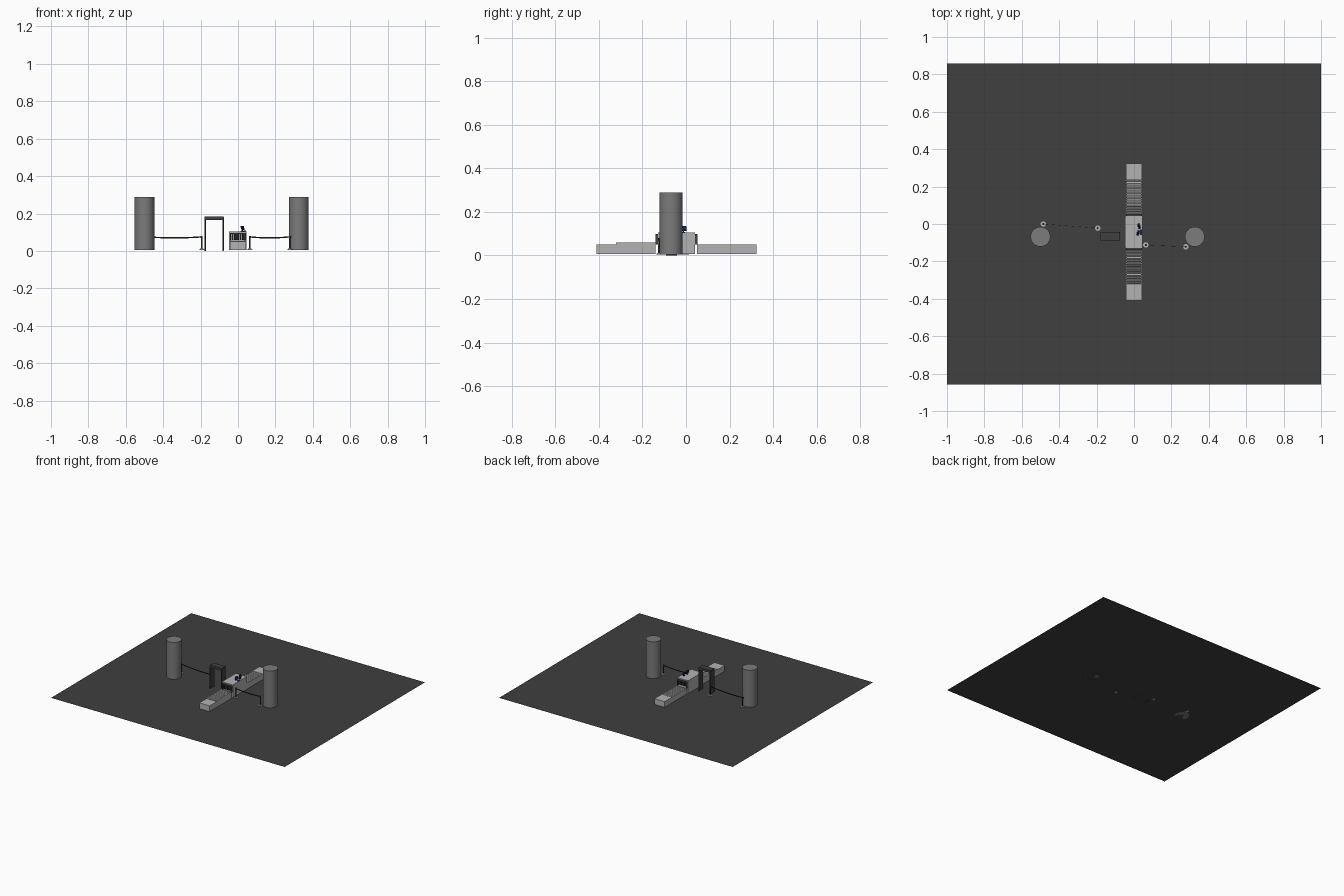
import bpy, bmesh, math
from mathutils import Vector

if "Cube" in bpy.data.objects:
    bpy.data.objects.remove(bpy.data.objects["Cube"])

FLOOR = 0.004


def material(name, r, g, b):
    m = bpy.data.materials.new(name)
    m.diffuse_color = (r, g, b, 1)
    m.use_nodes = True
    m.node_tree.nodes["Principled BSDF"].inputs["Base Color"].default_value = m.diffuse_color
    return m


dark = material("dark_grey", 0.05, 0.05, 0.05)
black = material("black", 0.015, 0.015, 0.015)
column_grey = material("column_grey", 0.2, 0.2, 0.2)
pale = material("pale_grey", 0.45, 0.45, 0.45)
navy = material("navy", 0.01, 0.015, 0.1)


def box(name, x0, x1, y0, y1, z0, z1, mat, bevel=0):
    bpy.ops.mesh.primitive_cube_add(size=1, location=((x0+x1)/2, (y0+y1)/2, (z0+z1)/2))
    o = bpy.context.object
    o.name = name
    o.scale = (x1-x0, y1-y0, z1-z0)
    bpy.ops.object.transform_apply(location=False, rotation=False, scale=True)
    o.data.materials.append(mat)
    if bevel:
        b = o.modifiers.new("bevel", 'BEVEL')
        b.width = bevel
        b.segments = 2
    return o


def cyl(name, r, depth, loc, mat, sides=24, rot=(0, 0, 0)):
    bpy.ops.mesh.primitive_cylinder_add(vertices=sides, radius=r, depth=depth, location=loc, rotation=rot)
    o = bpy.context.object
    o.name = name
    o.data.materials.append(mat)
    bpy.ops.object.shade_smooth_by_angle()
    return o


# floor sheet
bpy.ops.mesh.primitive_plane_add(size=2, location=(0, 0, FLOOR))
floor = bpy.context.object
floor.name = "floor"
floor.scale.y = 0.857
floor.data.materials.append(dark)

# columns
for x, side in ((-0.5, "left"), (0.325, "right")):
    cyl(side + "_column", 0.053, 0.285, (x, -0.068, FLOOR + 0.1425), column_grey, 32)


# conveyor sections: solid end table, base, side rails and rollers
def conveyor(tag, y_end, y_table, y_in, rail_top):
    a, b = sorted((y_end, y_table))
    box(tag + "_end_table", -0.044, 0.044, a, b, 0.006, 0.05, pale)
    a, b = sorted((y_table, y_in))
    box(tag + "_roller_base", -0.044, 0.044, a, b, 0.006, 0.041, pale)
    for s in (-1, 1):
        x0, x1 = sorted((s*0.038, s*0.044))
        box(tag + "_side_rail", x0, x1, a, b, 0.041, rail_top, pale)
    n = 14
    for i in range(n):
        y = a + (b-a)*(i+0.5)/n
        cyl(tag + "_roller", 0.0048, 0.076, (0, y, rail_top-0.006), pale, 12, (0, math.pi/2, 0))


conveyor("front", -0.41, -0.322, -0.14, 0.058)
conveyor("rear", 0.324, 0.238, 0.05, 0.05)

# scanner: walls, roof and lower body leave an open tunnel
Y0, Y1 = -0.128, 0.042
box("scanner_lower_body", -0.048, 0.046, Y0, Y1, 0.006, 0.057, pale)
box("scanner_roof", -0.048, 0.046, Y0, Y1, 0.092, 0.105, pale)
box("scanner_left_wall", -0.048, -0.037, Y0, Y1, 0.057, 0.092, pale)
box("scanner_right_wall", 0.035, 0.046, Y0, Y1, 0.057, 0.092, pale)

# tunnel hoods and strip curtains
for tag, a, b, yc in (("front", -0.14, Y0, -0.134), ("rear", Y1, 0.053, 0.047)):
    box(tag + "_hood_top", -0.044, 0.042, a, b, 0.091, 0.097, dark)
    box(tag + "_hood_left", -0.044, -0.038, a, b, 0.05, 0.091, dark)
    box(tag + "_hood_right", 0.036, 0.042, a, b, 0.05, 0.091, dark)
    for i in range(5):
        x = -0.036 + i*0.0144
        box(tag + "_curtain_strip", x, x+0.0128, yc-0.001, yc+0.001, 0.058, 0.091, black)


# operator screens on the scanner roof
def monitor(tag, x, y, turn):
    cyl(tag + "_monitor_foot", 0.008, 0.002, (x, y, 0.106), navy, 16)
    cyl(tag + "_monitor_stem", 0.002, 0.014, (x, y, 0.113), navy, 8)
    o = box(tag + "_monitor_screen", x-0.003, x+0.003, y-0.014, y+0.014, 0.112, 0.134, navy, 0.001)
    o.rotation_euler = (0, math.radians(-15), turn)


monitor("rear", 0.027, -0.012, math.radians(15))
monitor("front", 0.022, -0.048, math.radians(-15))
box("keyboard", 0.032, 0.043, -0.06, -0.03, 0.105, 0.108, navy)

# walk-through detector gate, feet reaching just below the floor sheet
for x in (-0.179, -0.083):
    box("gate_side_panel", x, x+0.007, -0.092, -0.042, 0, 0.17, dark, 0.0015)
box("gate_header", -0.18, -0.075, -0.092, -0.042, 0.166, 0.182, dark, 0.002)
box("gate_top_cap", -0.178, -0.077, -0.089, -0.045, 0.182, 0.185, dark)


# queue barriers: posts and a slightly sagging belt
def barrier(tag, p, q):
    for x, y in (p, q):
        cyl(tag + "_barrier_base", 0.0145, 0.004, (x, y, FLOOR+0.002), pale)
        cyl(tag + "_barrier_base_dome", 0.009, 0.004, (x, y, FLOOR+0.006), pale)
        cyl(tag + "_barrier_post", 0.0035, 0.07, (x, y, 0.043), dark, 16)
        cyl(tag + "_barrier_cap", 0.0055, 0.012, (x, y, 0.074), dark, 16)
    bm = bmesh.new()
    a, b = Vector((*p, 0)), Vector((*q, 0))
    n = 12
    rows = []
    for i in range(n+1):
        t = i/n
        c = a.lerp(b, t)
        c.z = 0.075 - 0.005*4*t*(1-t)
        rows.append([bm.verts.new(c + Vector((0, 0, h))) for h in (-0.0035, 0.0035)])
    for r, s in zip(rows, rows[1:]):
        bm.faces.new((r[0], s[0], s[1], r[1]))
    me = bpy.data.meshes.new(tag + "_barrier_belt")
    bm.to_mesh(me)
    bm.free()
    o = bpy.data.objects.new(tag + "_barrier_belt", me)
    bpy.context.collection.objects.link(o)
    me.materials.append(black)
    m = o.modifiers.new("thickness", 'SOLIDIFY')
    m.thickness = 0.001
    m.offset = 0


barrier("left", (-0.485, 0.0), (-0.194, -0.022))
barrier("right", (0.063, -0.112), (0.277, -0.122))
